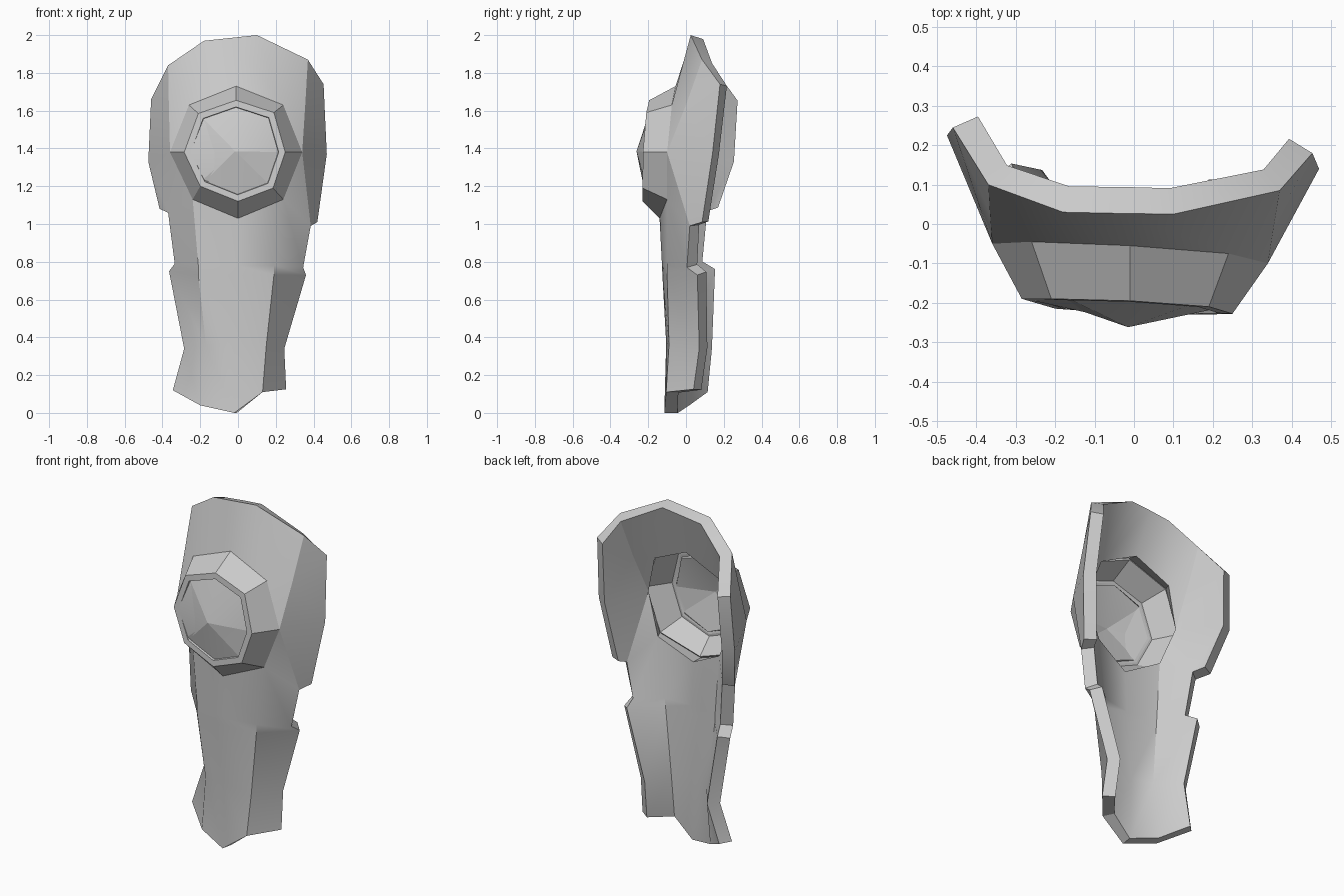
import bpy, bmesh, math

cube = bpy.data.objects.get("Cube")
if cube:
    bpy.data.objects.remove(cube, do_unlink=True)

# Single plain grey metal
metal = bpy.data.materials.new("plain_grey")
metal.use_nodes = True
GREY = (0.6, 0.6, 0.6, 1)
metal.diffuse_color = GREY
metal.node_tree.nodes["Principled BSDF"].inputs["Base Color"].default_value = GREY


def make_object(name, bm, thickness, angle=30):
    bmesh.ops.remove_doubles(bm, verts=bm.verts, dist=0.001)
    mesh = bpy.data.meshes.new(name)
    bm.to_mesh(mesh)
    bm.free()
    mesh.materials.append(metal)
    obj = bpy.data.objects.new(name, mesh)
    bpy.context.collection.objects.link(obj)
    mod = obj.modifiers.new("thickness", 'SOLIDIFY')
    mod.thickness = thickness
    mod.offset = -1
    bpy.ops.object.select_all(action='DESELECT')
    obj.select_set(True)
    bpy.context.view_layer.objects.active = obj
    bpy.ops.object.modifier_apply(modifier="thickness")
    bpy.ops.object.shade_smooth_by_angle(angle=math.radians(angle))
    return obj


def add_face(bm, points):
    # Repeated corners collapse a quad into a triangle
    unique = list(dict.fromkeys(points))
    if len(unique) > 2:
        bm.faces.new([bm.verts.new(p) for p in unique])


# Cross-sections from the knee down: edge, flank, front, centre, front, flank, edge
top = [(-.37, .10, 1.84), (-.37, .10, 1.84), (-.18, .03, 1.97), (-.04, .027, 1.985),
       (.10, .025, 2), (.37, .085, 1.87), (.37, .085, 1.87)]
brow = [(-.46, .245, 1.66), (-.366, .03, 1.62), (-.26, -.045, 1.63), (-.01, -.055, 1.73),
        (.24, -.075, 1.63), (.356, 0, 1.63), (.453, .18, 1.74)]
middle = [(-.475, .225, 1.33), (-.36, -.05, 1.38), (-.36, -.05, 1.38), (-.015, -.13, 1.38),
          (.34, -.10, 1.38), (.34, -.10, 1.38), (.47, .14, 1.37)]
waist = [(-.415, .14, 1.08), (-.37, .07, 1.06), (-.24, -.08, 1.13), (0, -.14, 1.03),
         (.24, -.10, 1.13), (.385, .02, .99), (.42, .085, 1.01)]
# Lower sections have no outer wings
notch = [(-.335, .04, .79), (-.21, -.08, .78), (0, -.127, .78), (.19, -.10, .78), (.345, .005, .77)]
calf = [(-.365, .11, .75), (-.21, -.08, .73), (0, -.125, .73), (.19, -.10, .73), (.36, .06, .73)]
ankle = [(-.285, .09, .34), (-.17, -.06, .36), (-.02, -.105, .37), (.15, -.09, .36), (.245, .07, .34)]
hem = [(-.345, .065, .12), (-.20, -.05, .04), (-.02, -.115, 0), (.13, -.105, .11), (.255, .04, .125)]

# Curved shin shell with an octagonal opening at the knee
bm = bmesh.new()
sections = [top, brow, middle, waist, notch, calf, ankle, hem]
for r, (upper, lower) in enumerate(zip(sections, sections[1:])):
    if len(lower) < len(upper):
        upper = upper[1:-1]
    for c in range(len(upper) - 1):
        if r in (1, 2) and c in (2, 3):
            continue
        add_face(bm, [upper[c], lower[c], lower[c + 1], upper[c + 1]])
make_object("shin_shell", bm, .07, 28)

# Raised collar around the opening, clockwise from the top
base = [brow[3], brow[4], middle[4], waist[4], waist[3], waist[2], middle[2], brow[2]]
lip = [(-.01, -.195, 1.655), (.19, -.21, 1.59), (.25, -.228, 1.38), (.185, -.23, 1.19),
       (0, -.23, 1.12), (-.20, -.215, 1.20), (-.285, -.19, 1.38), (-.21, -.19, 1.585)]
hub = (-.015, -.215, 1.385)


def shrink(ring, factor, push):
    return [tuple(h + (p - h) * factor + (push if i == 1 else 0)
                  for i, (p, h) in enumerate(zip(point, hub))) for point in ring]


inner = shrink(lip, .87, 0)
seat = shrink(lip, .86, .012)
bm = bmesh.new()
for outer_ring, inner_ring in ((base, lip), (lip, inner), (inner, seat)):
    for i in range(8):
        j = (i + 1) % 8
        add_face(bm, [outer_ring[j], outer_ring[i], inner_ring[i], inner_ring[j]][::-1])
bmesh.ops.recalc_face_normals(bm, faces=bm.faces)
bmesh.ops.remove_doubles(bm, verts=bm.verts, dist=.0001)
bmesh.ops.recalc_face_normals(bm, faces=bm.faces)
# Keep the lip facing forward so that thickness goes inward
if sum(f.normal.y * f.calc_area() for f in bm.faces) > 0:
    bmesh.ops.reverse_faces(bm, faces=bm.faces)
make_object("knee_collar", bm, .015, 20)

# Shallow pointed disc filling the collar
bm = bmesh.new()
apex = (-.015, -.262, 1.385)
for i in range(8):
    add_face(bm, [apex, seat[(i + 1) % 8], seat[i]][::-1])
bmesh.ops.recalc_face_normals(bm, faces=bm.faces)
if sum(f.normal.y for f in bm.faces) > 0:
    bmesh.ops.reverse_faces(bm, faces=bm.faces)
make_object("knee_disc", bm, .015, 30)
